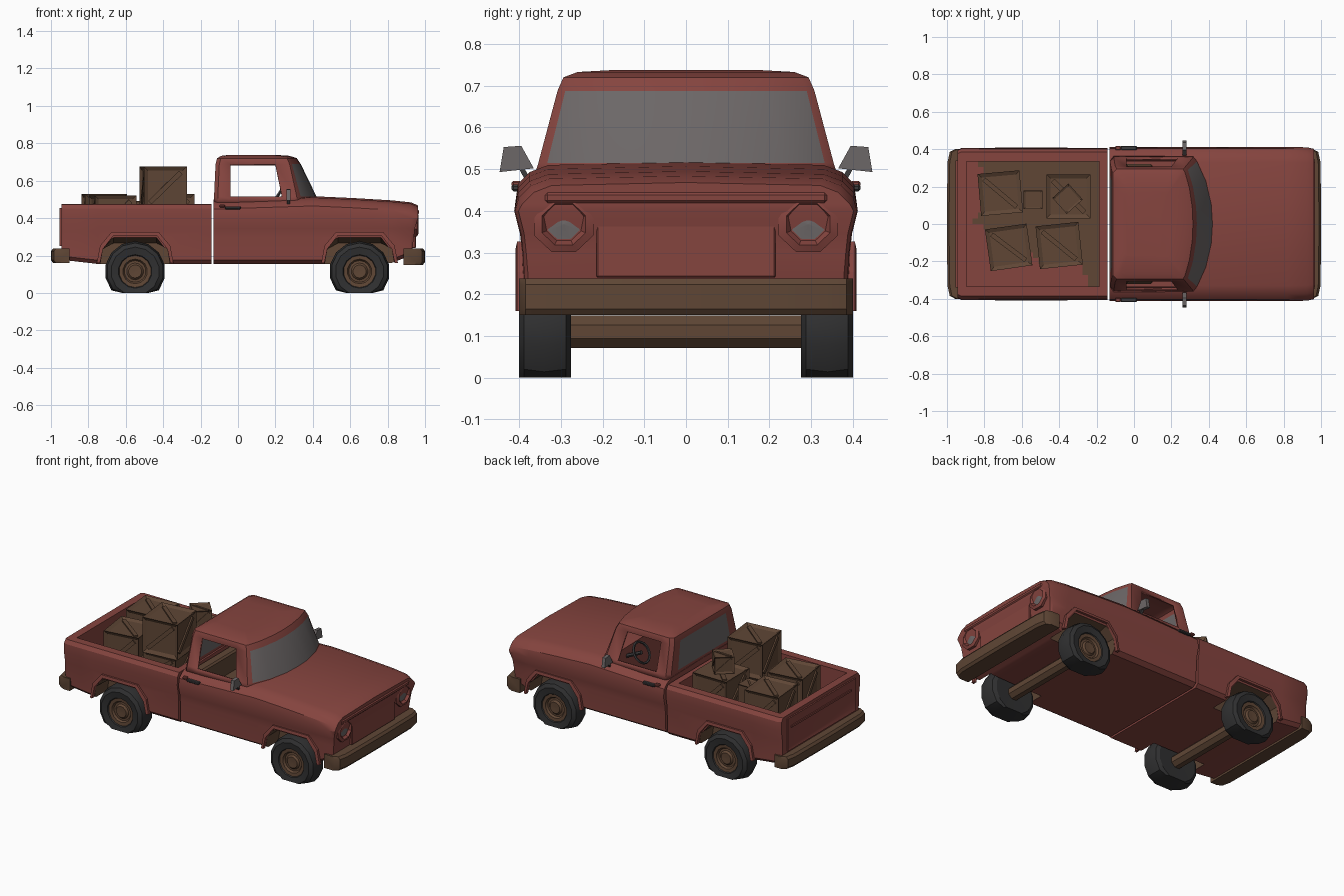
import bpy, bmesh, math
from mathutils import Matrix, Vector

if "Cube" in bpy.data.objects:
    bpy.data.objects.remove(bpy.data.objects["Cube"])

# Flat colours, every mesh carries the same slot list
MATS = []
for n, c in [("red_paint", (0.235, 0.058, 0.049)), ("rusty_brown", (0.115, 0.062, 0.036)),
             ("rubber_black", (0.030, 0.030, 0.031)), ("grey_glass", (0.150, 0.135, 0.135)),
             ("dark_metal", (0.045, 0.043, 0.045))]:
    m = bpy.data.materials.new(n)
    m.diffuse_color = (*c, 1)
    m.use_nodes = True
    m.node_tree.nodes["Principled BSDF"].inputs["Base Color"].default_value = m.diffuse_color
    MATS.append(m)
RED, BROWN, RUBBER, GLASS, DARK = range(5)


def mk(name, bm, mat=None):
    bmesh.ops.recalc_face_normals(bm, faces=bm.faces)
    if mat is not None:
        for f in bm.faces:
            f.material_index = mat
    me = bpy.data.meshes.new(name)
    bm.to_mesh(me)
    bm.free()
    for m in MATS:
        me.materials.append(m)
    ob = bpy.data.objects.new(name, me)
    bpy.context.collection.objects.link(ob)
    return ob


def add_box(bm, lo, hi, mtx=Matrix()):
    lo, hi = Vector(lo), Vector(hi)
    size = Matrix.Diagonal((*(hi - lo), 1))
    return bmesh.ops.create_cube(bm, size=1, matrix=mtx @ Matrix.Translation((lo + hi) / 2) @ size)


def box(name, lo, hi, mat, bevel=0.0):
    bm = bmesh.new()
    add_box(bm, lo, hi)
    if bevel:
        bmesh.ops.bevel(bm, geom=bm.edges[:], offset=bevel, segments=1, affect='EDGES')
    return mk(name, bm, mat)


def bridge(bm, rows, closed=True):
    faces = []
    for a, b in zip(rows, rows[1:]):
        n = len(a)
        faces.append([bm.faces.new((a[i], a[(i + 1) % n], b[(i + 1) % n], b[i]))
                      for i in range(n if closed else n - 1)])
    return faces


def lathe(name, prof, steps, mtx, mats, floor=False):
    """Spin (radius, height) points round local z; one colour per profile segment."""
    bm = bmesh.new()
    rows = [[bm.verts.new(mtx @ Vector((max(r, 1e-3) * math.cos(a), max(r, 1e-3) * math.sin(a), h)))
             for a in [(k + .5) * math.tau / steps for k in range(steps)]] for r, h in prof]
    for fs, m in zip(bridge(bm, rows), mats):
        for f in fs:
            f.material_index = m
    bm.faces.new(rows[0]).material_index = mats[0]
    bm.faces.new(rows[-1]).material_index = mats[-1]
    if floor:
        for v in bm.verts:
            v.co.z = max(v.co.z, 0)
    return mk(name, bm)


def loft(name, stations):
    """Stations are lists of (x, y, z) half sections ending on the centre line."""
    bm = bmesh.new()
    rows = [[bm.verts.new(p) for p in half + [(x, -y, z) for x, y, z in half[-2::-1]]] for half in stations]
    bridge(bm, rows)
    h = len(stations[0]) - 1
    for r in (rows[0], rows[-1]):
        for i in range(h - 1):
            bm.faces.new((r[i], r[i + 1], r[2 * h - i - 1], r[2 * h - i]))
        bm.faces.new((r[h - 1], r[h], r[h + 1]))
    return mk(name, bm, RED)


def cut(ob, cutter):
    cutter.hide_render = True
    mod = ob.modifiers.new("cut", 'BOOLEAN')
    mod.operation, mod.solver, mod.object = 'DIFFERENCE', 'EXACT', cutter
    bpy.context.view_layer.objects.active = ob
    bpy.ops.object.modifier_apply(modifier="cut")
    bpy.data.objects.remove(cutter)


ARCH = [(-.195, .10), (-.172, .235), (-.115, .308), (.115, .308), (.172, .235), (.195, .10)]


def arch_cutter(cx, s):
    bm = bmesh.new()
    rows = [[bm.verts.new((cx + x, s * y, min(z, top))) for x, z in ARCH]
            for y, top in ((.26, .266), (.45, .319))]
    bridge(bm, rows)
    for r in rows:
        bm.faces.new(r)
    return mk("arch_cutter", bm, BROWN)


def arch_lip(cx, s):
    bm = bmesh.new()
    pts = [(-.188, .16)] + ARCH[1:5] + [(.188, .16)]
    rows = []
    for x, z in pts:
        ox, oz = x * 1.09, z + (.018 if z > .2 else 0)
        rows.append([bm.verts.new((cx + a, s * y, b)) for a, b, y in
                     ((x, z, .385), (x, z, .409), (ox, oz, .405), (ox, oz, .385))])
    bridge(bm, rows)
    bm.faces.new(rows[0])
    bm.faces.new(rows[-1])
    return mk("arch_lip", bm, RED)


# Lower cab and bonnet, lofted along the length
def cab_section(x, top, b=.155, k=1.0, nose=0.0):
    half = [(.36, b), (.388, b + .02), (.393, .30), (.398, .345), (.412, min(.40, top - .068)),
            (.403, top - .052), (.375, top - .024), (.33, top - .007), (0, top)]
    return [(x + (nose if z > .38 else -nose * (.38 - z) * 10), y * k, z) for y, z in half]


cab = loft("cab_and_bonnet", [cab_section(-.13, .50), cab_section(.40, .517), cab_section(.62, .507),
                              cab_section(.82, .495, .16), cab_section(.925, .484, .2, .995),
                              cab_section(.95, .468, .22, .975, .012)])
# Load bed
def bed_section(x, b, k=1.0):
    return [(x, y * k, z) for y, z in [(.37, b), (.39, b + .02), (.393, .33), (.405, .40), (.402, .452),
                                       (.385, .474), (.3, .475), (0, .475)]]


bed = loft("load_bed", [bed_section(-.945, .19, .975), bed_section(-.925, .175), bed_section(-.75, .155),
                        bed_section(-.143, .155)])
for s in (-1, 1):
    cut(bed, arch_cutter(-.55, s))
    cut(cab, arch_cutter(.65, s))
    arch_lip(-.55, s)
    arch_lip(.65, s)
cut(bed, box("bed_cutter", (-.895, -.335, .289), (-.185, .335, .6), RED))
cut(cab, box("cabin_cutter", (-.10, -.335, .25), (.30, .335, .6), RED))

# Stained bed floor, colour by position
bm = bmesh.new()
bmesh.ops.create_grid(bm, x_segments=24, y_segments=22, size=.5,
                      matrix=Matrix.Translation((-.54, 0, .292)) @ Matrix.Diagonal((.708, .668, 1, 1)))
for f in bm.faces:
    c = f.calc_center_median()
    e = c.y + .45 * (c.x + .5) + .05 * math.sin(c.x * 23) + .03 * math.sin(c.y * 31)
    f.material_index = BROWN if e > -.17 and c.x > -.87 + .1 * math.sin(c.y * 9) else RED
mk("bed_floor", bm)

# Tailgate with sunken panel
bm = bmesh.new()
add_box(bm, (-.954, -.34, .25), (-.935, .34, .455))
back = [f for f in bm.faces if f.normal.x < -.9]
bmesh.ops.inset_individual(bm, faces=back, thickness=.03, depth=-.008)
mk("tailgate", bm, RED)
box("tailgate_rib", (-.953, -.30, .385), (-.94, .30, .397), RED)

# Cab roof shell: stacked rings, windows picked by position in the ring
def ring(z, xr, w, xs, xf, win):
    d = xf - xs
    half = [(xr, .74 * w), (xr, .93 * w), (xr + .02, w), (-.04, w), (min(win, xs - .02), w), (xs, w),
            (xs + .2 * d, .94 * w), (xs + .65 * d, .65 * w), (xs + .93 * d, .3 * w)]
    return [(x, y, z) for x, y in half + [(xf, 0)]] + [(x, -y, z) for x, y in half[::-1]]


bm = bmesh.new()
rows = [[bm.verts.new(p) for p in ring(*a)] for a in
        [(.485, -.128, .364, .318, .432, .235), (.515, -.128, .354, .314, .42, .235),
         (.688, -.12, .308, .276, .336, .20), (.72, -.112, .294, .262, .315, .20),
         (.733, -.09, .26, .235, .275, .19), (.738, -.05, .17, .17, .20, .14)]]
faces = bridge(bm, rows)
bm.faces.new(rows[-1])
for i in list(range(6, 12)) + [18]:
    faces[1][i].material_index = GLASS
bmesh.ops.delete(bm, geom=[faces[1][3], faces[1][14]], context='FACES')
roof = mk("cab_roof", bm)
sol = roof.modifiers.new("shell", 'SOLIDIFY')
sol.thickness, sol.offset = .016, -1

# Cabin interior
box("seat_cushion", (-.095, -.32, .25), (.10, .32, .37), BROWN, .01)
box("seat_back", (-.095, -.32, .36), (-.03, .32, .49), BROWN, .01)
bpy.ops.mesh.primitive_torus_add(major_segments=14, minor_segments=5, major_radius=.065, minor_radius=.008,
                                 location=(.20, .16, .50), rotation=(0, -1.0, 0))
wheel = bpy.context.object
wheel.name = "steering_wheel"
wheel.data.materials.append(MATS[DARK])
lathe("steering_column", [(.012, 0), (.012, .14)], 6, Matrix.Translation((.20, .16, .50)) @
      Matrix.Rotation(math.radians(115), 4, 'Y'), [DARK])

# Bumpers: plan outline raised into a chamfered bar
def bumper(name, s, inner, lo, hi):
    bm = bmesh.new()
    plan = [(inner, .40), (.955, .40), (.985, .385), (.997, .33), (1, .1)]
    pts = plan + [(x, -y) for x, y in plan[::-1]]
    rows = [[bm.verts.new((s * (x - (i if x > .95 else 0)), y, z)) for x, y in pts]
            for z, i in ((lo, .012), (lo + .015, 0), (hi - .015, 0), (hi, .012))]
    bridge(bm, rows)
    bm.faces.new(rows[0])
    bm.faces.new(rows[-1])
    return mk(name, bm, BROWN)


bumper("front_bumper", 1, .885, .15, .238)
bumper("rear_bumper", -1, .90, .16, .238)

# Headlights, mirrors and door handles
for s, side in ((1, "left"), (-1, "right")):
    lathe(side + "_headlight", [(.078, -.03), (.078, .004), (.058, .012), (.046, -.004), (.042, -.004), (0, .004)],
          8, Matrix.Translation((.953, s * .293, .368)) @ Matrix.Rotation(math.pi / 2, 4, 'Y') @
          Matrix.Diagonal((.92, .98, 1, 1)), [RED, RED, RED, RED, GLASS])
    bm = bmesh.new()
    rows = [[bm.verts.new((x, s * y, z)) for y, z in ((.365, .502), (.447, .493), (.437, .553), (.395, .556))]
            for x in (.258, .280)]
    bridge(bm, rows)
    bm.faces.new(rows[0])
    bm.faces.new(rows[1])
    mk(side + "_mirror", bm, GLASS)
    bm = bmesh.new()
    add_box(bm, (-.008, -.006, -.05), (.008, .006, .03), Matrix.Translation((.27, s * .385, .485)) @
            Matrix.Rotation(-s * .5, 4, 'X'))
    mk(side + "_mirror_arm", bm, DARK)
    y0, y1 = sorted((s * .395, s * .418))
    box(side + "_door_handle", (-.07, y0, .447), (.015, y1, .463), DARK, .004)
    box(side + "_door_catch", (-.10, y0, .457), (-.07, y1, .472), RED, .004)
# Front panel between the headlights, under the bonnet lip
box("grille_panel", (.93, -.215, .24), (.951, .215, .405), RED, .004)
box("bonnet_lip", (.93, -.34, .417), (.968, .34, .446), RED, .008)

# Wheels and axles
TIRE = [(0, .384), (.035, .386), (.045, .375), (.058, .374), (.066, .386), (.086, .388), (.09, .395), (.13, .401),
        (.152, .388), (.162, .34), (.152, .288), (.13, .276), (0, .28)]
for cx, end in ((.65, "front"), (-.55, "rear")):
    for s in (-1, 1):
        lathe(end + "_wheel", TIRE, 14, Matrix.Translation((cx, 0, .115)) @
              Matrix.Rotation(-s * math.pi / 2, 4, 'X'),
              [BROWN, BROWN, BROWN, BROWN, BROWN] + [RUBBER] * 7, True)
    lathe(end + "_axle", [(.042, -.285), (.042, .285)], 8, Matrix.Translation((cx, 0, .11)) @
          Matrix.Rotation(math.pi / 2, 4, 'X'), [BROWN])


# Crates: sunken panels with a diagonal plank on each visible side
def crate(x, y, z, w, h, deg):
    bm = bmesh.new()
    add_box(bm, (-w / 2, -w / 2, -h / 2), (w / 2, w / 2, h / 2))
    bmesh.ops.inset_individual(bm, faces=bm.faces[:], thickness=w * .13, depth=-w * .05)
    turns = [(Matrix.Rotation(k * math.pi / 2, 4, 'Z'), w, h) for k in range(4)]
    turns.append((Matrix.Rotation(-math.pi / 2, 4, 'Y'), h, w))
    for rot, depth, tall in turns:
        ln = math.hypot(w, tall) * .36
        add_box(bm, (-w * .05, -ln, -w * .055), (-w * .012, ln, w * .055), rot @
                Matrix.Translation((depth / 2, 0, 0)) @ Matrix.Rotation(math.atan2(tall, w), 4, 'X'))
    ob = mk("crate", bm, BROWN)
    ob.matrix_world = Matrix.Translation((x, y, z + h / 2)) @ Matrix.Rotation(math.radians(deg), 4, 'Z')


for c in [(-.715, .165, .292, .225, .238, 5), (-.67, -.125, .292, .225, .23, 8), (-.40, -.115, .292, .22, .16, 3),
          (-.40, -.115, .452, .23, .223, 6), (-.35, .148, .292, .235, .238, 0), (-.355, .135, .53, .115, .105, 42),
          (-.54, .13, .292, .10, .20, 0)]:
    crate(*c)

# Smooth shading with sharp creases kept
bpy.ops.object.select_all(action='DESELECT')
for ob in bpy.context.scene.objects:
    ob.select_set(True)
    bpy.context.view_layer.objects.active = ob
bpy.ops.object.shade_smooth_by_angle(angle=math.radians(28))
